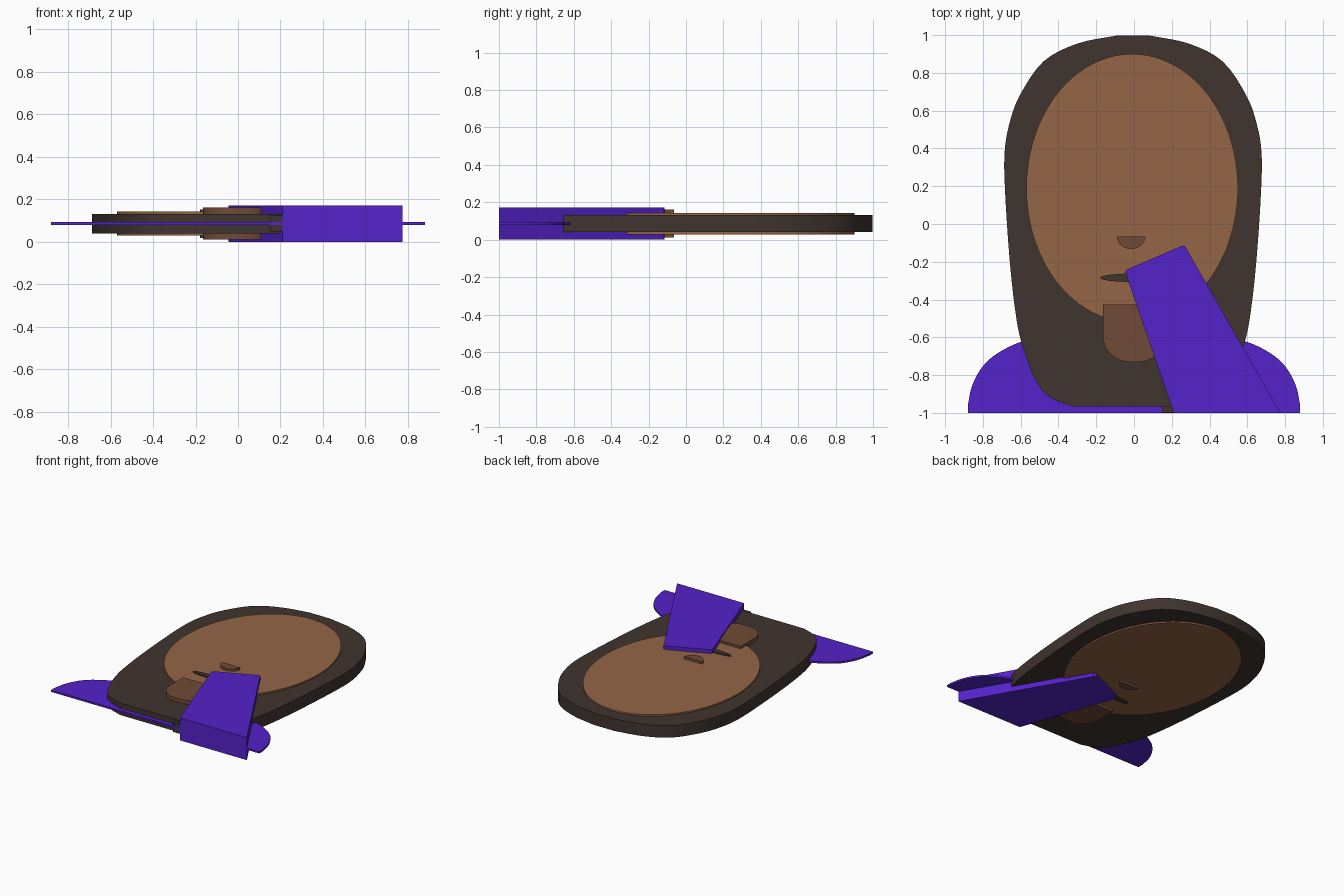
import bpy
import bmesh
import math
from mathutils import Vector

cube = bpy.data.objects.get("Cube")
if cube:
    bpy.data.objects.remove(cube, do_unlink=True)

MID = 0.086  # height of the shared middle plane


def material(name, rgb):
    mat = bpy.data.materials.new(name)
    mat.use_nodes = True
    mat.diffuse_color = (*rgb, 1)
    mat.node_tree.nodes["Principled BSDF"].inputs["Base Color"].default_value = (*rgb, 1)
    return mat


purple = material("purple cloth", (0.09, 0.016, 0.59))
dark = material("dark brown hair", (0.052, 0.035, 0.028))
skin = material("brown skin", (0.30, 0.13, 0.063))
deep = material("deep brown skin", (0.165, 0.07, 0.038))


def slab(name, outline, thickness, mat):
    """Extrude a flat outline symmetrically about the middle plane."""
    bm = bmesh.new()
    verts = [bm.verts.new((x, y, MID - thickness / 2)) for x, y in outline]
    face = bm.faces.new(verts)
    out = bmesh.ops.extrude_face_region(bm, geom=[face])
    moved = [v for v in out["geom"] if isinstance(v, bmesh.types.BMVert)]
    bmesh.ops.translate(bm, verts=moved, vec=(0, 0, thickness))
    bmesh.ops.recalc_face_normals(bm, faces=bm.faces)
    mesh = bpy.data.meshes.new(name)
    bm.to_mesh(mesh)
    bm.free()
    mesh.materials.append(mat)
    obj = bpy.data.objects.new(name, mesh)
    bpy.context.collection.objects.link(obj)
    bpy.ops.object.select_all(action="DESELECT")
    obj.select_set(True)
    bpy.context.view_layer.objects.active = obj
    bpy.ops.object.shade_smooth_by_angle(angle=math.radians(30))
    return obj


def arc(cx, cy, rx, ry, start, end, steps):
    """Points on an ellipse between two angles in degrees."""
    angles = [math.radians(start + (end - start) * i / steps) for i in range(steps + 1)]
    return [(cx + rx * math.cos(a), cy + ry * math.sin(a)) for a in angles]


def smooth(points, steps=4):
    """Curve passing through every given point."""
    pts = [Vector(p) for p in points]
    pts = [2 * pts[0] - pts[1]] + pts + [2 * pts[-1] - pts[-2]]
    res = []
    for a, b, c, d in zip(pts, pts[1:], pts[2:], pts[3:]):
        for i in range(steps):
            t = i / steps
            p = b + (c - a) * t / 2 + (2 * a - 5 * b + 4 * c - d) * t**2 / 2
            res.append(tuple(p + (3 * b - a - 3 * c + d) * t**3 / 2))
    return res + [tuple(points[-1])]


def mirrored(half, cx=0):
    """Close a right-hand half outline with its reflection."""
    return half + [(2 * cx - x, y) for x, y in reversed(half)]


# Thin shoulders behind the head
shoulder = smooth([(0.88, -0.96), (0.855, -0.85), (0.79, -0.74),
                   (0.69, -0.665), (0.57, -0.615), (0.4, -0.58)])
slab("shoulders", mirrored([(0.88, -1)] + shoulder), 0.014, purple)

# Long hair surrounding the face
hair_side = smooth([(0.08, 0.998), (0.29, 0.955), (0.47, 0.86), (0.595, 0.68),
                    (0.65, 0.53), (0.675, 0.38), (0.673, 0.18), (0.65, -0.17),
                    (0.62, -0.45), (0.585, -0.63), (0.51, -0.83), (0.43, -0.92),
                    (0.31, -0.967)])
slab("hair", mirrored(hair_side, -0.005), 0.092, dark)
slab("hair_strand", [(0.15, -0.999), (0.4, -0.999), (0.4, -0.9), (0.15, -0.9)], 0.074, dark)

# Face and its features, each a little thicker than the layer below
slab("face", arc(-0.01, 0.19, 0.56, 0.71, 0, 357, 119), 0.114, skin)
slab("nose", arc(-0.015, -0.065, 0.076, 0.067, 180, 360, 16), 0.15, deep)
mouth_top = arc(0, -0.285, 0.18, 0.023, 0, 180, 16)
mouth_bottom = arc(0, -0.285, 0.18, 0.022, 180, 360, 16)
slab("mouth", mouth_top + mouth_bottom[1:-1], 0.134, dark)

# Chin block with rounded lower corners
chin_side = [(0.165, -0.425)] + arc(0.025, -0.59, 0.14, 0.14, 0, -90, 10)
slab("chin", mirrored(chin_side), 0.15, deep)

# Raised sleeve crossing the lower face
sleeve = [(0.21, -1), (0.775, -1), (0.282, -0.138), (0.272, -0.118), (0.255, -0.115),
          (-0.035, -0.24), (-0.045, -0.25), (-0.043, -0.265)]
slab("sleeve", sleeve, 0.172, purple)
